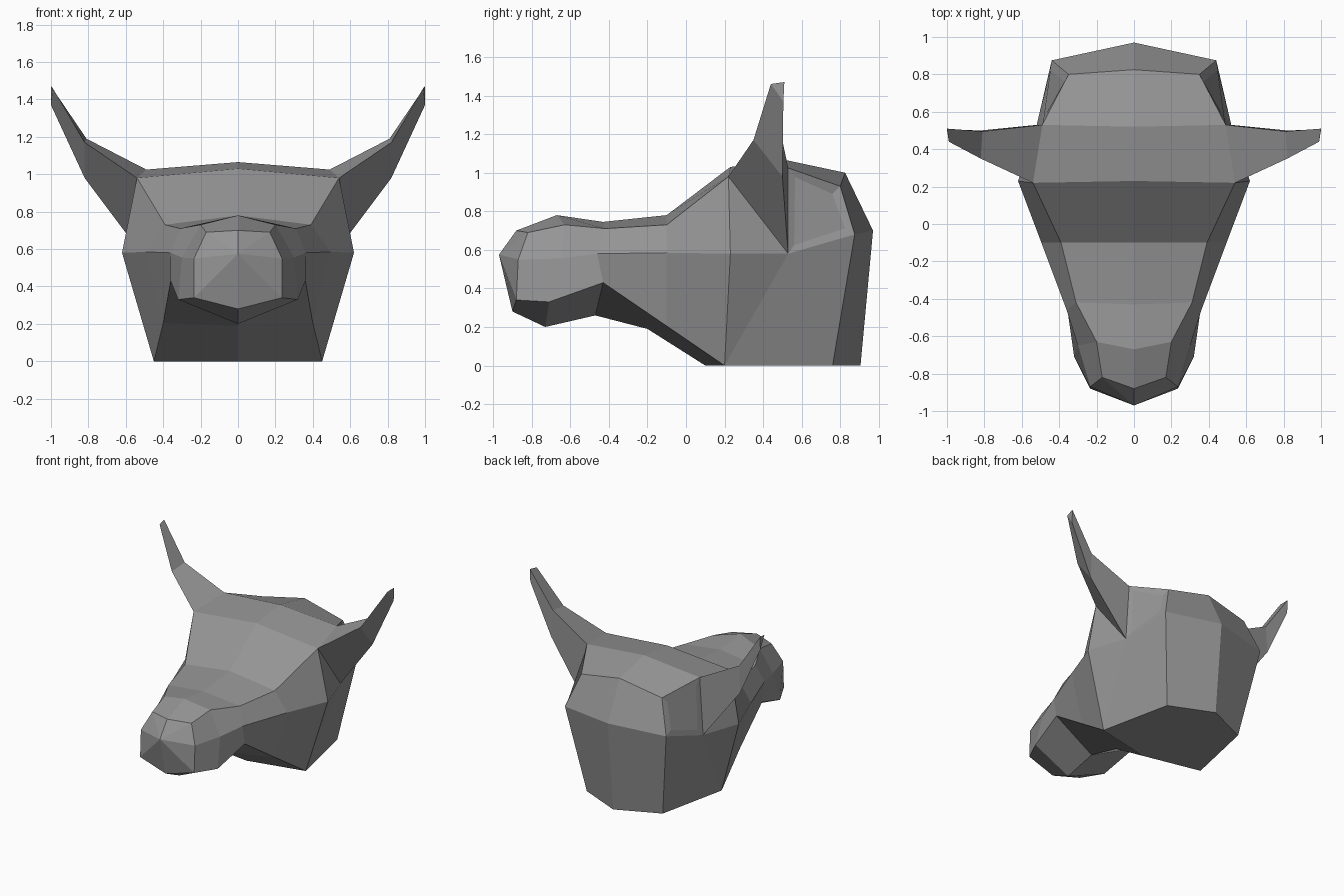
import bpy
import bmesh

if "Cube" in bpy.data.objects:
    bpy.data.objects.remove(bpy.data.objects["Cube"])

# Dark grey finish
grey = bpy.data.materials.new("dark_grey")
grey.diffuse_color = (.3, .3, .3, 1)
grey.use_nodes = True
grey.node_tree.nodes["Principled BSDF"].inputs["Base Color"].default_value = grey.diffuse_color


def make_object(name, bm):
    """Turn a half mesh into a flat-shaded object mirrored over x = 0."""
    bmesh.ops.recalc_face_normals(bm, faces=bm.faces)
    mesh = bpy.data.meshes.new(name)
    bm.to_mesh(mesh)
    bm.free()
    mesh.materials.append(grey)
    obj = bpy.data.objects.new(name, mesh)
    bpy.context.collection.objects.link(obj)
    mirror = obj.modifiers.new("Mirror", 'MIRROR')
    mirror.use_clip = True
    mirror.merge_threshold = 0.002
    return obj


def add_face(bm, verts):
    """Add a face, dropping repeated corners."""
    unique = list(dict.fromkeys(verts))
    if len(unique) > 2:
        return bm.faces.new(unique)


# Half cross-sections from nose to nape: crown, brow edge, cheek, jaw, throat
sections = [
    [(0, -.88, .70), (.17, -.82, .69), (.235, -.87, .55), (.235, -.88, .34), (0, -.90, .28)],
    [(0, -.67, .78), (.20, -.63, .73), (.30, -.65, .555), (.32, -.71, .33), (0, -.73, .20)],
    [(0, -.43, .745), (.31, -.42, .71), (.36, -.46, .58), (.36, -.43, .43), (0, -.47, .26)],
    [(0, -.10, .78), (.39, -.10, .73), (.495, -.10, .585), (.40, -.10, .205), (0, -.20, .19)],
    [(0, .23, 1.03), (.54, .22, .98), (.62, .23, .58), (.45, .20, 0), (0, .10, 0)],
    [(0, .52, 1.065), (.49, .53, 1.025), (.52, .53, .58)],
    [(0, .825, 1.0), (.35, .80, .93), (.44, .875, .68), (.33, .76, 0), (0, .905, 0)],
]

# Head: loft the sections
bm = bmesh.new()
rings = [[bm.verts.new(p) for p in s] for s in sections]
rings[5] += rings[4][3:]          # ear section shares the front jaw corners
temple = None
for i, (a, b) in enumerate(zip(rings, rings[1:])):
    for j in range(4):
        if (i, j) == (4, 1):      # only the cheek half; the ear grows from the rest
            add_face(bm, [a[1], a[2], b[2]])
        else:
            f = add_face(bm, [a[j], a[j + 1], b[j + 1], b[j]])
            if (i, j) == (5, 1):
                temple = f

# Nose cap
tip = bm.verts.new((0, -.97, .575))
for j in range(4):
    add_face(bm, [tip, rings[0][j], rings[0][j + 1]])

# Back of the head
nape = bm.verts.new((0, .97, .70))
back = rings[6]
add_face(bm, [back[0], back[1], back[2], nape])
add_face(bm, [nape, back[2], back[3], back[4]])

# Faint panel behind the ear
bmesh.ops.recalc_face_normals(bm, faces=bm.faces)
bmesh.ops.inset_individual(bm, faces=[temple], thickness=.06, depth=-.004)
make_object("head", bm)

# Ears: tapering three-sided spikes open where they meet the head
ear_rings = [
    [sections[4][1], sections[5][1], sections[5][2]],
    [(.82, .35, 1.17), (.81, .495, 1.19), (.82, .50, .98)],
    [(.99, .44, 1.46), (1.0, .51, 1.47), (1.0, .505, 1.37)],
]
bm = bmesh.new()
rings = [[bm.verts.new(p) for p in r] for r in ear_rings]
for a, b in zip(rings, rings[1:]):
    for j in range(3):
        k = (j + 1) % 3
        add_face(bm, [a[j], a[k], b[k], b[j]])
add_face(bm, rings[-1])
make_object("ears", bm)
